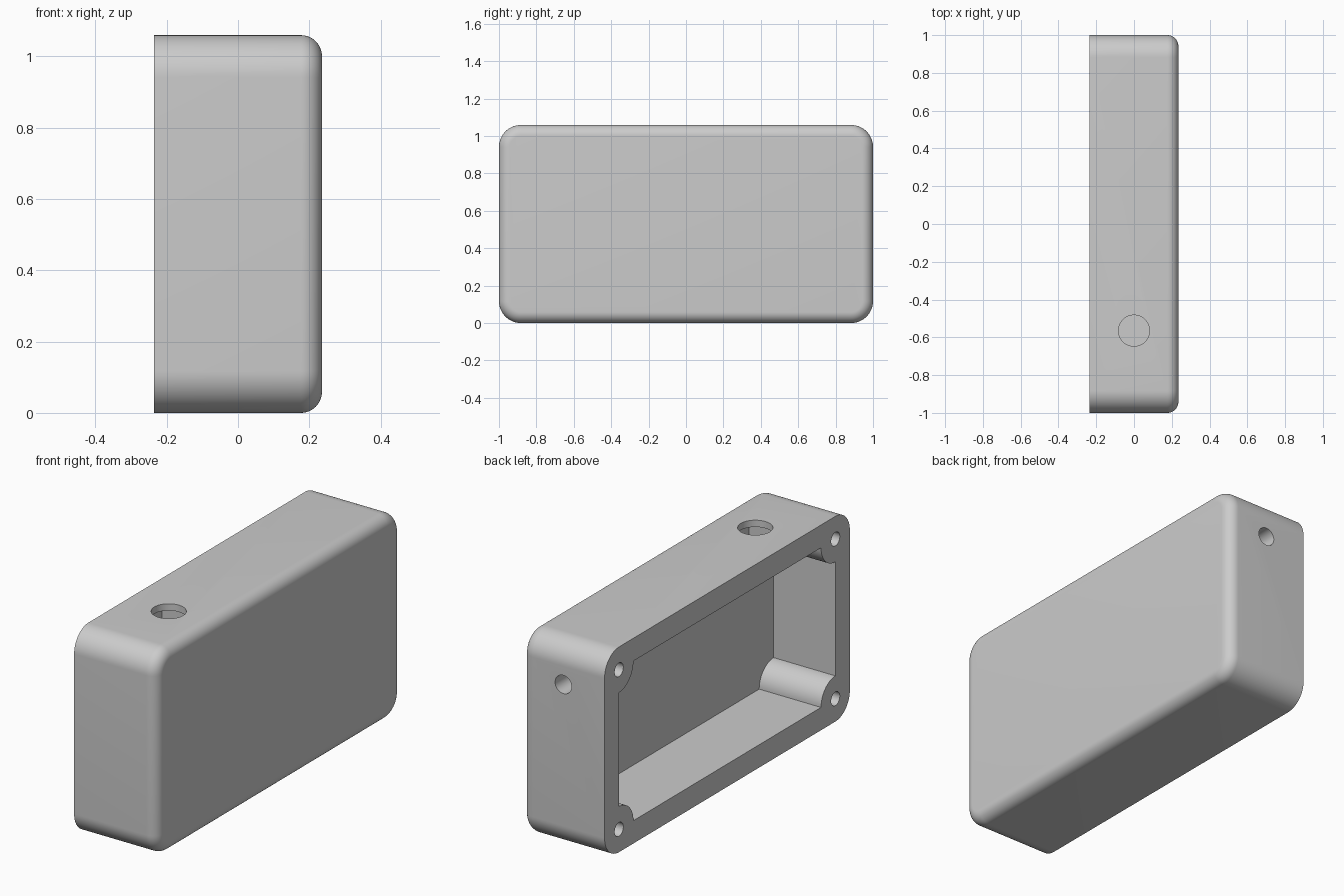
import bpy, bmesh, math
from mathutils import Matrix, Vector

if "Cube" in bpy.data.objects:
    bpy.data.objects.remove(bpy.data.objects["Cube"], do_unlink=True)

U = 2 / 170                          # one design unit in scene units
LEN, HIGH, DEEP, WALL = 170, 90, 40, 10
EDGE = 5                             # rounding round the closed face

grey = bpy.data.materials.new("light grey plastic")
grey.use_nodes = True
colour = (0.6, 0.6, 0.6, 1)
grey.diffuse_color = colour
grey.node_tree.nodes["Principled BSDF"].inputs["Base Color"].default_value = colour


def make(name, bm):
    """Scale to scene units and turn a bmesh into an object."""
    bmesh.ops.scale(bm, vec=(U, U, U), verts=bm.verts)
    bmesh.ops.recalc_face_normals(bm, faces=bm.faces)
    mesh = bpy.data.meshes.new(name)
    bm.to_mesh(mesh)
    bm.free()
    mesh.materials.append(grey)
    obj = bpy.data.objects.new(name, mesh)
    bpy.context.collection.objects.link(obj)
    return obj


def block(name, low, high):
    bm = bmesh.new()
    low, high = Vector(low), Vector(high)
    size = Matrix.Diagonal((high - low).to_4d())
    size[3][3] = 1
    bmesh.ops.create_cube(bm, size=1, matrix=Matrix.Translation((low + high) / 2) @ size)
    return make(name, bm)


def rod(name, centre, axis, radius, length):
    bm = bmesh.new()
    turn = Vector(axis).to_track_quat('Z', 'Y').to_matrix().to_4x4()
    bmesh.ops.create_cone(bm, cap_ends=True, segments=64, radius1=radius, radius2=radius,
                          depth=length, matrix=Matrix.Translation(centre) @ turn)
    return make(name, bm)


def cut(target, cutter):
    """Subtract the cutter and remove it."""
    mod = target.modifiers.new("cut", 'BOOLEAN')
    mod.operation, mod.solver, mod.object = 'DIFFERENCE', 'EXACT', cutter
    bpy.context.view_layer.objects.active = target
    bpy.ops.object.modifier_apply(modifier=mod.name)
    bpy.data.objects.remove(cutter, do_unlink=True)


# Outer body: rounded rectangle swept from the open face, in rings that round over
def body():
    bm = bmesh.new()
    rings = [(-DEEP / 2, 0)]
    for i in range(13):
        a = math.pi / 2 * i / 12
        rings.append((DEEP / 2 - EDGE + EDGE * math.sin(a), EDGE * (1 - math.cos(a))))
    loops = []
    for x, inset in rings:
        r = WALL - inset
        loop = []
        for quarter in range(4):
            for i in range(17):
                a = math.pi / 2 * (quarter + i / 16)
                sy = 1 if quarter in (0, 3) else -1
                sz = 1 if quarter < 2 else -1
                loop.append(bm.verts.new((x, sy * (LEN / 2 - WALL) + r * math.cos(a),
                                          HIGH / 2 + sz * (HIGH / 2 - WALL) + r * math.sin(a))))
        loops.append(loop)
    for a, b in zip(loops, loops[1:]):
        for i in range(len(a)):
            j = (i + 1) % len(a)
            bm.faces.new((a[i], a[j], b[j], b[i]))
    bm.faces.new(loops[0])
    bm.faces.new(loops[-1])
    return make("enclosure_body", bm)


enclosure = body()
corners = [(y, z) for y in (WALL - LEN / 2, LEN / 2 - WALL) for z in (WALL, HIGH - WALL)]

# Cavity with a round screw post left standing in each corner
cavity = block("cavity_cutter", (-DEEP / 2 - 5, WALL - LEN / 2, WALL),
               (DEEP / 2 - WALL, LEN / 2 - WALL, HIGH - WALL))
for y, z in corners:
    cut(cavity, rod("post_cutter", (0, y, z), (1, 0, 0), 10, 80))
cut(enclosure, cavity)

# Screw holes in the open rim
for y, z in corners:
    cut(enclosure, rod("screw_cutter", (-DEEP / 2, y, z), (1, 0, 0), 3, 50))

# Top port, with a square recess behind it
cut(enclosure, block("recess_cutter", (-10.5, -58.5, HIGH - WALL - 2), (10.5, -37.5, HIGH - 3)))
cut(enclosure, rod("port_cutter", (0, -48, HIGH), (0, 0, 1), 7, 30))

# Cable hole in the back end
cut(enclosure, rod("cable_cutter", (0, LEN / 2, 72), (0, 1, 0), 4, 40))

# Smooth shading with sharp edges kept
bpy.ops.object.select_all(action='DESELECT')
enclosure.select_set(True)
bpy.context.view_layer.objects.active = enclosure
bpy.ops.object.shade_smooth_by_angle(angle=math.radians(30))
